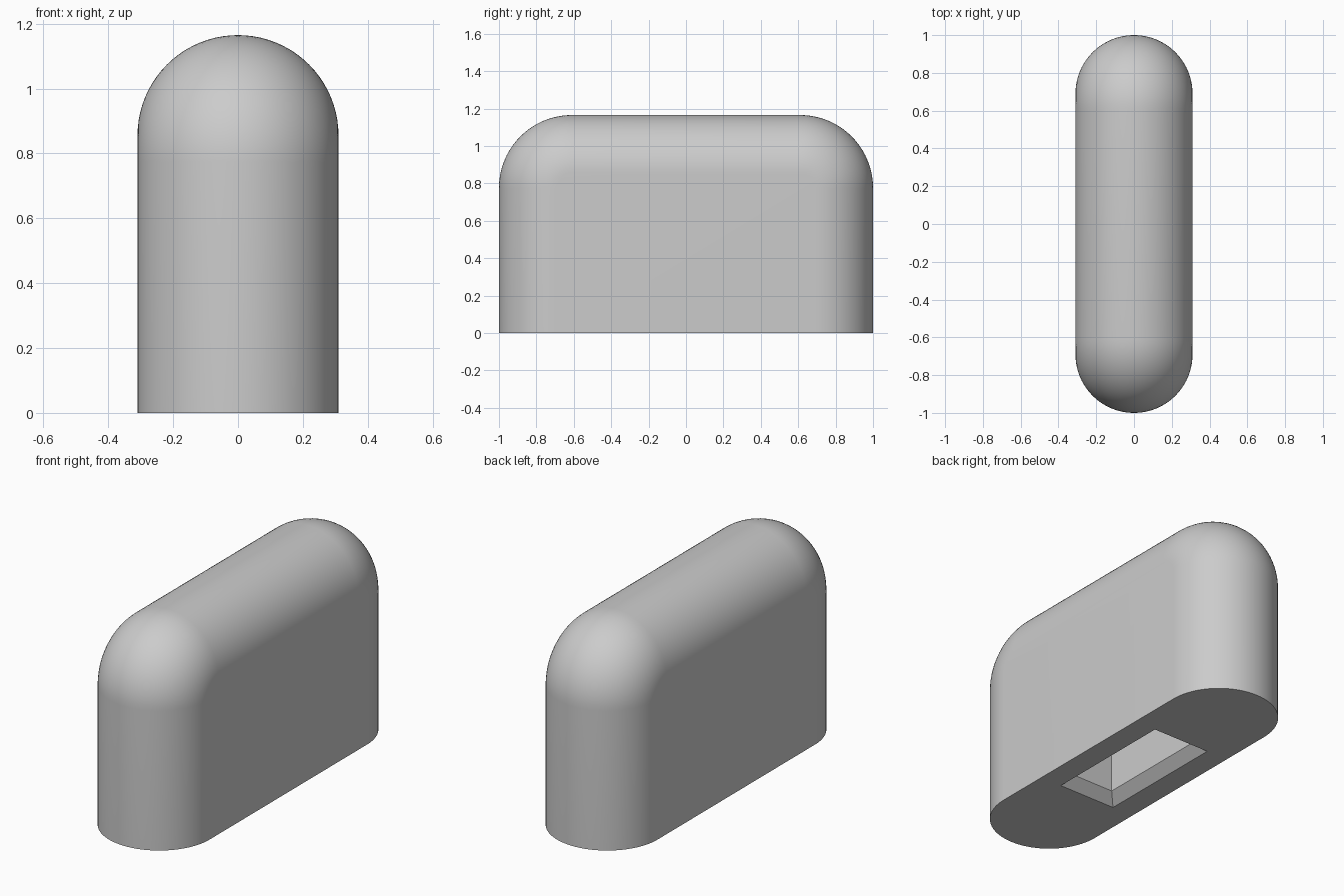
import bpy, bmesh
from math import sin, cos, pi

cube = bpy.data.objects.get("Cube")
if cube:
    bpy.data.objects.remove(cube, do_unlink=True)

HALF_WIDTH = 0.31      # radius of the full round running over the body
CORE_Y = 0.69          # flat side panel: half length, height, corner radius
CORE_Z = 0.855
CORE_R = 0.08
ARC, ROUND = 20, 40    # segments

grey = bpy.data.materials.new("plain_grey")
grey.use_nodes = True
colour = (0.6, 0.6, 0.6, 1)
grey.diffuse_color = colour
grey.node_tree.nodes["Principled BSDF"].inputs["Base Color"].default_value = colour


def outline(grow):
    """Arch-shaped side profile, grown outwards from the flat panel."""
    rad = CORE_R + grow
    cy, cz = CORE_Y - CORE_R, CORE_Z - CORE_R
    arc = [(cy + rad * cos(pi / 2 * i / ARC), cz + rad * sin(pi / 2 * i / ARC))
           for i in range(ARC + 1)]
    half = [(CORE_Y + grow, 0)] + arc
    return half + [(-y, z) for y, z in reversed(half)]


def ring(bm, hx, hy, z):
    return [bm.verts.new((sx * hx, sy * hy, z))
            for sx, sy in ((-1, -1), (1, -1), (1, 1), (-1, 1))]


bm = bmesh.new()

# Rounded shell: profiles stacked across the width
loops = []
for i in range(ROUND + 1):
    a = -pi / 2 + pi * i / ROUND
    grow = HALF_WIDTH * max(cos(a), 0)
    loops.append([bm.verts.new((HALF_WIDTH * sin(a), y, z)) for y, z in outline(grow)])
for a, b in zip(loops, loops[1:]):
    for j in range(len(a) - 1):
        bm.faces.new((a[j], a[j + 1], b[j + 1], b[j]))
bm.faces.new(loops[0])
bm.faces.new(loops[-1])
rim = [e for e in bm.edges if e.is_boundary]

# Chamfered rectangular socket in the underside
rings = [ring(bm, 0.178, 0.383, 0), ring(bm, 0.123, 0.328, 0.055), ring(bm, 0.123, 0.328, 0.5)]
for a, b in zip(rings, rings[1:]):
    for j in range(4):
        k = (j + 1) % 4
        bm.faces.new((a[j], a[k], b[k], b[j]))
bm.faces.new(rings[-1])
mouth = [e for e in bm.edges if e.is_boundary and e not in rim]

# Flat base around the socket
bmesh.ops.triangle_fill(bm, edges=rim + mouth, use_beauty=True, normal=(0, 0, -1))
bmesh.ops.recalc_face_normals(bm, faces=bm.faces)

mesh = bpy.data.meshes.new("rounded_body")
bm.to_mesh(mesh)
bm.free()
mesh.materials.append(grey)
body = bpy.data.objects.new("rounded_body", mesh)
bpy.context.collection.objects.link(body)
bpy.ops.object.select_all(action='DESELECT')
body.select_set(True)
bpy.context.view_layer.objects.active = body
bpy.ops.object.shade_smooth_by_angle(angle=pi / 6)
